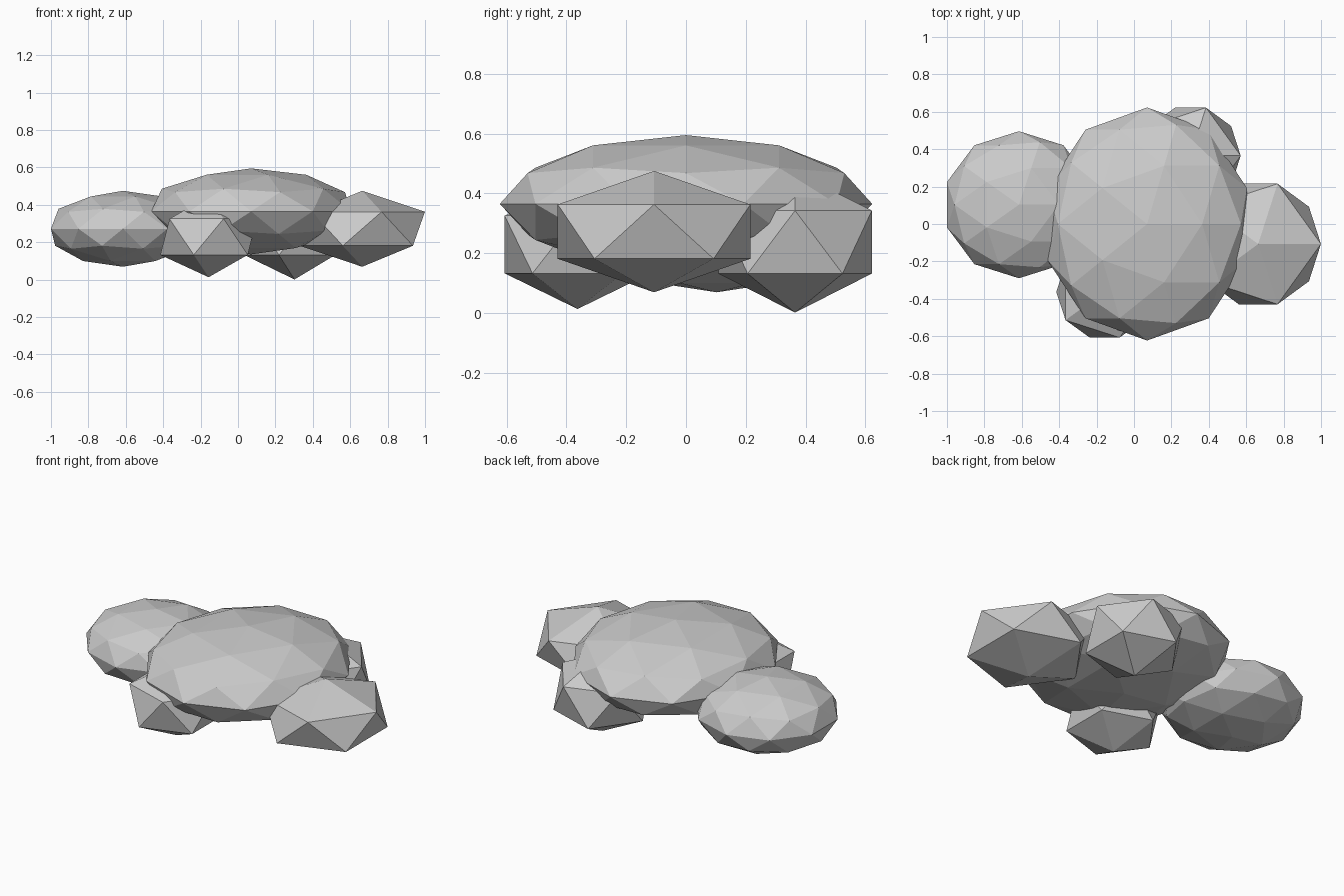
import bpy

if "Cube" in bpy.data.objects:
    bpy.data.objects.remove(bpy.data.objects["Cube"])


def boulder(name, detail, centre, radii):
    """Flat-shaded low-poly boulder: a squashed icosphere."""
    bpy.ops.mesh.primitive_ico_sphere_add(subdivisions=detail, radius=1, location=centre)
    ob = bpy.context.object
    ob.name = name
    ob.scale = radii
    bpy.ops.object.transform_apply(location=False, rotation=False, scale=True)
    bpy.ops.object.shade_flat()
    return ob


# Large central boulder and its rounder neighbour
boulder("main_boulder", 2, (0.07, 0.0, 0.365), (0.561, 0.623, 0.23))
boulder("left_boulder", 2, (-0.615, 0.103, 0.272), (0.405, 0.393, 0.203))

# Coarse boulders around the base
boulder("right_boulder", 1, (0.664, -0.107, 0.272), (0.375, 0.379, 0.203))
boulder("front_boulder", 1, (-0.157, -0.363, 0.229), (0.289, 0.287, 0.216))
boulder("back_boulder", 1, (0.302, 0.365, 0.237), (0.3, 0.302, 0.236))
